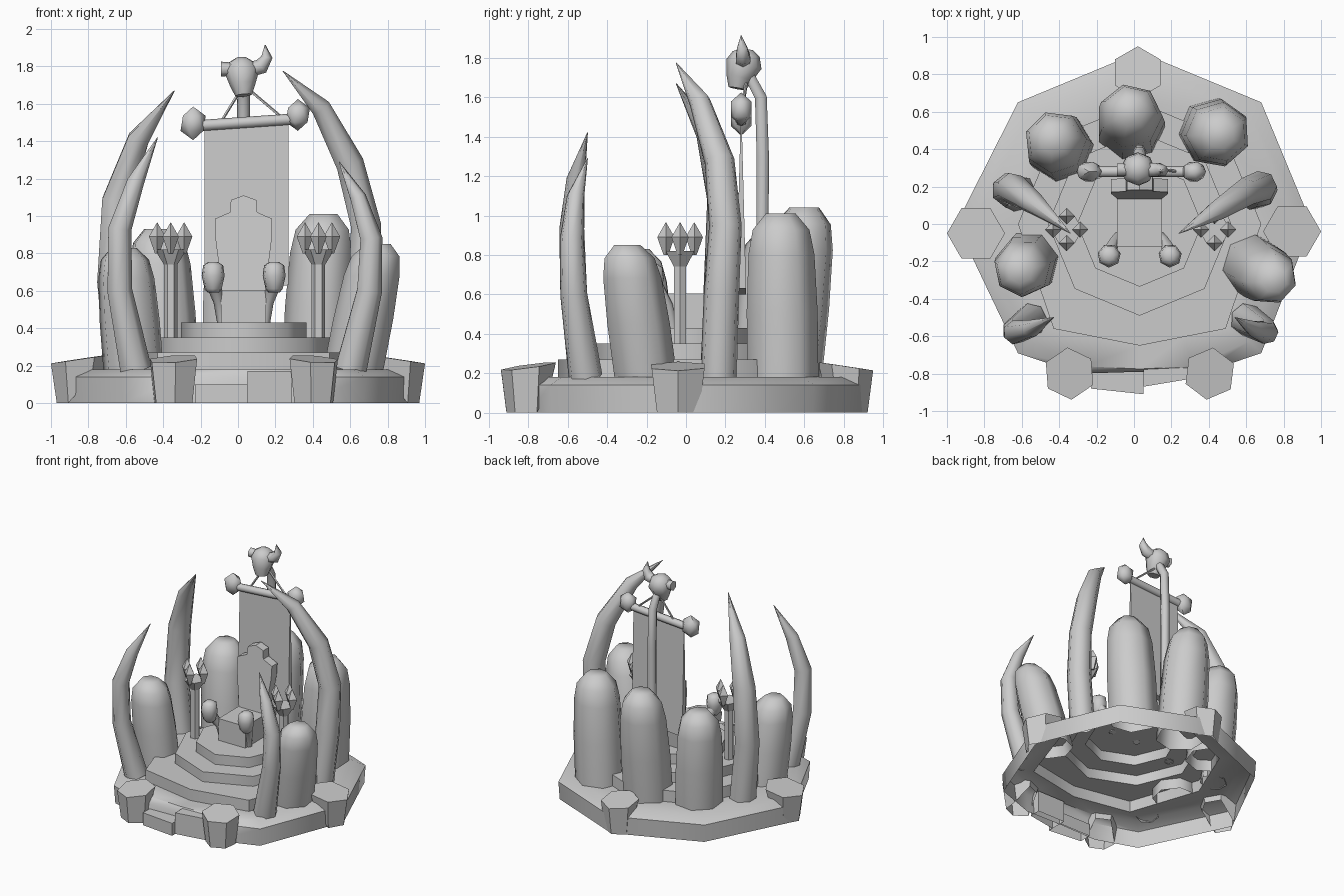
import bpy
import bmesh
import math
from mathutils import Vector

cube = bpy.data.objects.get("Cube")
if cube:
    bpy.data.objects.remove(cube, do_unlink=True)

stone = bpy.data.materials.new("plain grey")
stone.use_nodes = True
GREY = (0.6, 0.6, 0.6, 1)
stone.diffuse_color = GREY
stone.node_tree.nodes["Principled BSDF"].inputs["Base Color"].default_value = GREY


def finish(name, bm, smooth=None):
    bmesh.ops.recalc_face_normals(bm, faces=bm.faces)
    mesh = bpy.data.meshes.new(name)
    bm.to_mesh(mesh)
    bm.free()
    mesh.materials.append(stone)
    ob = bpy.data.objects.new(name, mesh)
    bpy.context.collection.objects.link(ob)
    if smooth:
        bpy.ops.object.select_all(action="DESELECT")
        ob.select_set(True)
        bpy.context.view_layer.objects.active = ob
        bpy.ops.object.shade_smooth_by_angle(angle=math.radians(smooth))
    return ob


def loft(name, rings, smooth=None, bottom=False):
    """Skin a stack of rings with equal point counts and cap the top."""
    bm = bmesh.new()
    loops = [[bm.verts.new(p) for p in ring] for ring in rings]
    n = len(loops[0])
    for a, b in zip(loops, loops[1:]):
        for i in range(n):
            j = (i + 1) % n
            bm.faces.new((a[i], a[j], b[j], b[i]))
    bm.faces.new(loops[-1])
    if bottom:
        bm.faces.new(loops[0])
    return finish(name, bm, smooth)


def ring(cx, cy, z, r, n, turn=0.0):
    return [Vector((cx + r * math.cos(turn + math.tau * i / n),
                    cy + r * math.sin(turn + math.tau * i / n), z)) for i in range(n)]


def tube(name, path, n=7, smooth=62, bottom=True):
    """Tapered tube through (x, y, z, radius) stations."""
    pts = [Vector(p[:3]) for p in path]
    rings = []
    for i, p in enumerate(pts):
        d = pts[min(i + 1, len(pts) - 1)] - pts[max(i - 1, 0)]
        q = Vector((0, 0, 1)).rotation_difference(d.normalized())
        rings.append([p + q @ v for v in ring(0, 0, 0, path[i][3], n)])
    return loft(name, rings, smooth, bottom)


def slab(name, plan, z0, z1):
    """Vertical block, open underneath, over a plan outline."""
    return loft(name, [[(x, y, z) for x, y in plan] for z in (z0, z1)])


def knob(name, centre, scale):
    bm = bmesh.new()
    bmesh.ops.create_icosphere(bm, subdivisions=1, radius=1)
    bmesh.ops.scale(bm, vec=scale, verts=bm.verts)
    bmesh.ops.translate(bm, vec=centre, verts=bm.verts)
    return finish(name, bm, 50)


# Octagonal base and stepped dais, open underneath
CX = 0.03
levels = [(0.91, 0), (0.92, 0.14), (0.83, 0.18), (0.65, 0.18), (0.65, 0.27), (0.49, 0.27),
          (0.49, 0.35), (0.335, 0.35), (0.335, 0.43)]
rings = [ring(CX, 0.0, z, r, 8) for r, z in levels]
for rim, y in zip(rings[:3], (-0.79, -0.79, -0.775)):
    rim[6].y = y
    rim[4].x -= 0.06
    for corner in (rim[5], rim[7]):
        corner.y -= 0.04
for wide in rings[3:5]:
    wide[5].y = wide[7].y = -0.56
# Extra front points let the rim bulge around the front posts
for i, outline in enumerate(rings):
    left, right = (outline[6] + outline[7]) / 2, (outline[5] + outline[6]) / 2
    if i < 3:
        left.y -= 0.06
        right.y -= 0.06
    outline[6:7] = [right, outline[6], left]
loft("stepped_base", rings, 50)

# Entry steps
slab("entry_step_low", [(-0.23, -0.88), (0.05, -0.91), (0.05, -0.78), (-0.23, -0.78)], 0, 0.10)
slab("entry_step_high", [(0.05, -0.87), (0.29, -0.83), (0.29, -0.74), (0.05, -0.74)], 0, 0.17)

# Hexagonal rim posts with tops tilted outward, their inner feet stopping at the floor
for name, x, y, r, turn in (("left", 0.845, -0.04, 0.155, 0), ("right", -0.845, -0.05, 0.155, 0),
                            ("back", 0.02, 0.81, 0.14, 0.52),
                            ("front_left", 0.405, -0.80, 0.14, 0.4),
                            ("front_right", -0.345, -0.80, 0.14, 0.6)):
    centre = Vector((x, y, 0))
    out = centre.normalized()
    top = ring(x, y, 0.235, r, 6, turn)
    foot = ring(x, y, 0, r * 0.8, 6, turn)
    for p, q in zip(top, foot):
        p.z -= 0.15 * (p - centre).dot(out)
        if (q - centre).dot(out) < -0.01:
            q.z = 0.14
    loft(name + "_post", [foot, top])

# Rounded standing stones: x, y, radius, height, lean in x and y
stones = {"back": (-0.02, 0.51, 0.185, 1.04, 0.0, 0.09),
          "back_left": (0.42, 0.49, 0.185, 1.01, 0.04, -0.01),
          "back_right": (-0.39, 0.40, 0.18, 0.93, -0.04, 0.05),
          "side_left": (0.62, -0.21, 0.165, 0.85, 0.13, -0.09),
          "side_right": (-0.56, -0.20, 0.165, 0.83, -0.05, -0.05)}
profile = [(1.0, 0.0), (1.0, 0.4), (0.93, 0.75), (0.8, 0.9), (0.42, 1.0)]
for k, (name, (x, y, r, h, lx, ly)) in enumerate(stones.items()):
    loft(name + "_stone", [ring(x + lx * t, y + ly * t, 0.18 + (h - 0.18) * t, r * s, 7, 0.5 * k)
                           for s, t in profile], 62)

# Curved tusks
tusks = {"big_left": [(0.63, 0.165, 0.18, 0.095), (0.675, 0.18, 0.6, 0.092),
                      (0.68, 0.20, 0.95, 0.085), (0.595, 0.17, 1.28, 0.078),
                      (0.44, 0.07, 1.58, 0.055), (0.24, -0.05, 1.775, 0.002)],
         "big_right": [(-0.62, 0.165, 0.18, 0.1), (-0.67, 0.18, 0.65, 0.092),
                       (-0.65, 0.19, 1.08, 0.085), (-0.535, 0.11, 1.41, 0.06),
                       (-0.34, -0.05, 1.67, 0.002)],
         "small_left": [(0.60, -0.51, 0.18, 0.088), (0.70, -0.57, 0.6, 0.07),
                        (0.71, -0.58, 0.88, 0.062), (0.64, -0.56, 1.1, 0.045),
                        (0.54, -0.50, 1.29, 0.002)],
         "small_right": [(-0.55, -0.51, 0.18, 0.088), (-0.635, -0.57, 0.6, 0.07),
                         (-0.635, -0.58, 0.93, 0.065), (-0.55, -0.56, 1.18, 0.048),
                         (-0.43, -0.50, 1.42, 0.002)]}
for name, path in tusks.items():
    tube(name + "_tusk", path, bottom=False)

# Crystal torches
for side, x in (("left", 0.43), ("right", -0.36)):
    y = -0.03
    loft(side + "_torch", [ring(x, y, z, r, 6) for z, r in
                           ((0.345, 0.036), (0.74, 0.036), (0.82, 0.085))])
    for i in range(4):
        a = math.pi / 2 * i
        px, py = x + 0.072 * math.cos(a), y + 0.072 * math.sin(a)
        loft(f"{side}_crystal_{i + 1}", [ring(px, py, z, r, 4) for z, r in
                                         ((0.80, 0.012), (0.89, 0.044), (0.965, 0.001))],
             bottom=True)

# Throne seat and stepped backrest leaning back
slab("seat", [(CX - 0.12, -0.12), (CX + 0.12, -0.12), (CX + 0.12, 0.17), (CX - 0.12, 0.17)],
     0.43, 0.605)
half = [(0.115, 0.43), (0.115, 0.60), (0.152, 0.89), (0.152, 0.985),
        (0.073, 1.02), (0.068, 1.085)]
outline = [(CX + x, z) for x, z in half] + [(CX, 1.11)] + [(CX - x, z) for x, z in half[::-1]]
loft("backrest", [[(x, y + 0.1 * (z - 0.43), z) for x, z in outline] for y in (0.115, 0.185)],
     bottom=True)

# Arm supports with knobs
for side, s in (("left", 1), ("right", -1)):
    x = CX + s * 0.163
    tube(side + "_arm", [(x - s * 0.05, -0.07, 0.425, 0.028), (x - s * 0.03, -0.09, 0.54, 0.028),
                         (x, -0.15, 0.64, 0.04)], 6)
    loft(side + "_arm_knob", [ring(x, -0.17, z, r, 7, 0.2) for z, r in
                              ((0.59, 0.03), (0.61, 0.047), (0.68, 0.063),
                               (0.735, 0.055), (0.755, 0.025))], 60, bottom=True)

# Banner: thin at the bar, thicker at the hem
Y = 0.28
loft("banner", [[(-0.18, Y - t, z0), (0.27, Y - t, z1), (0.27, Y + t, z1), (-0.18, Y + t, z0)]
                for t, z0, z1 in ((0.025, 0.60, 0.63), (0.002, 1.48, 1.51))], bottom=True)
tube("banner_bar", [(-0.22, Y, 1.482, 0.03), (0.30, Y, 1.518, 0.03)], 8)
knob("left_bar_knob", (0.32, Y, 1.54), (0.072, 0.062, 0.085))
knob("right_bar_knob", (-0.24, Y, 1.495), (0.075, 0.062, 0.09))
tube("banner_pole", [(CX, 0.385, 0.43, 0.036), (CX, 0.39, 1.3, 0.036), (CX, 0.38, 1.6, 0.035),
                     (CX, 0.31, 1.73, 0.03)], 6)
for side, x, z in (("left", 0.23, 1.53), ("right", -0.10, 1.49)):
    tube(side + "_rope", [(x, Y, z, 0.008), (CX, 0.31, 1.70, 0.008)], 5)

# Horned skull on the pole
tube("skull", [(0.03, 0.26, 1.645, 0.045), (0.025, 0.27, 1.70, 0.068), (0.02, 0.295, 1.77, 0.092),
               (0.02, 0.305, 1.82, 0.07), (0.02, 0.31, 1.845, 0.03)], 8)
tube("left_horn", [(0.07, 0.29, 1.785, 0.04), (0.125, 0.29, 1.80, 0.042),
                   (0.155, 0.285, 1.85, 0.03), (0.145, 0.28, 1.915, 0.002)], 6)
tube("right_horn_stump", [(-0.03, 0.29, 1.785, 0.035), (-0.09, 0.29, 1.785, 0.04)], 6)
